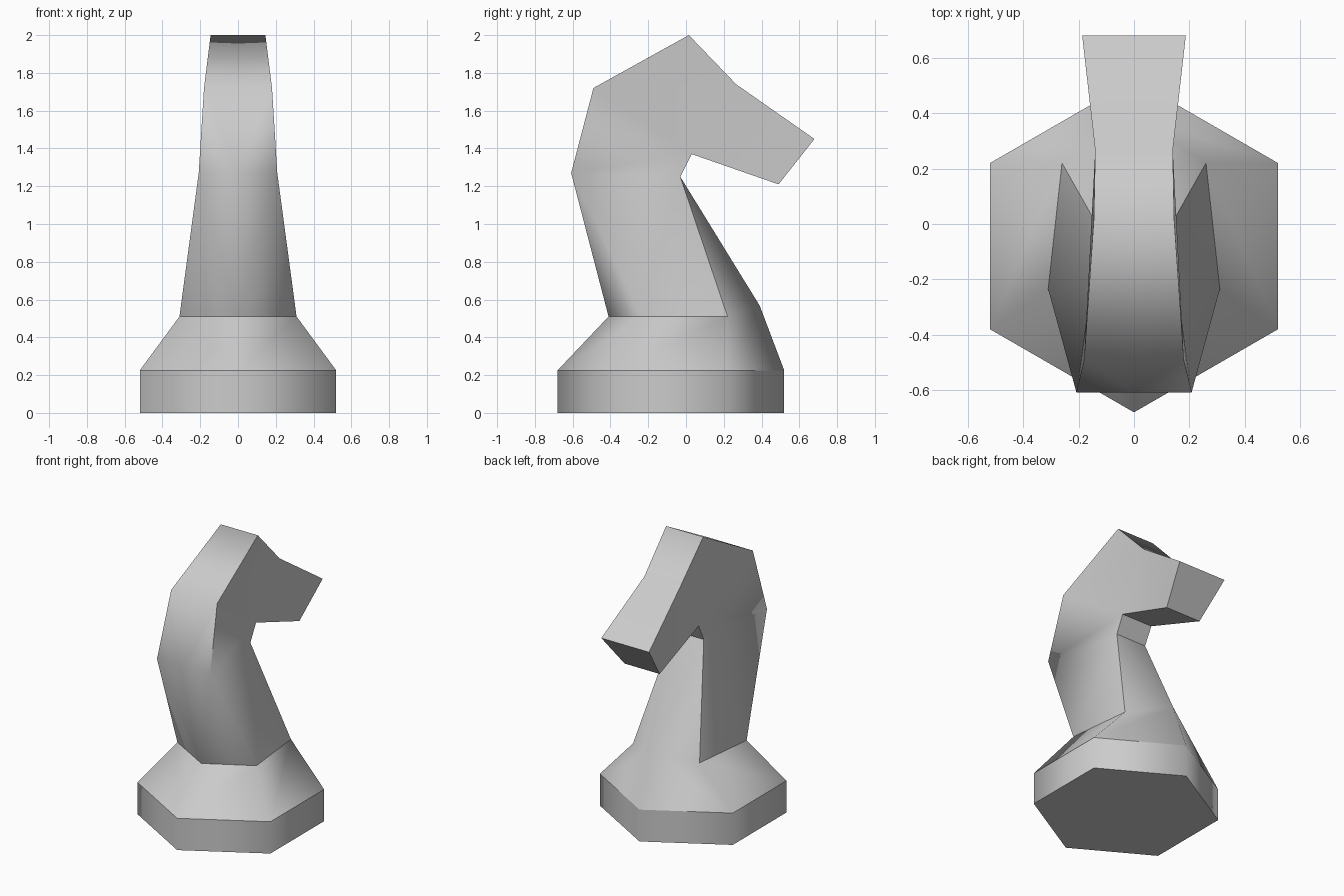
import bpy
import bmesh

cube = bpy.data.objects.get("Cube")
if cube:
    bpy.data.objects.remove(cube, do_unlink=True)

# Single material
grey = bpy.data.materials.new("light grey")
grey.use_nodes = True
colour = (0.6, 0.6, 0.6, 1)
grey.diffuse_color = colour
grey.node_tree.nodes["Principled BSDF"].inputs["Base Color"].default_value = colour

bm = bmesh.new()
v = {}


def point(name, x, y, z):
    v[name] = bm.verts.new((x, y, z))


def face(names):
    bm.faces.new([v[n] for n in names.split()])


def sharpen(names):
    chain = names.split()
    for a, b in zip(chain, chain[1:]):
        edge = bm.edges.get((v[a], v[b]))
        if edge:
            edge.smooth = False


# Hexagonal foot, one half
for level, z in (("low", 0), ("top", 0.225)):
    for name, x, y in (("front", 0, -0.68), ("side", 0.52, -0.38),
                       ("rear", 0.52, 0.22), ("back", 0, 0.52)):
        point(f"{level}_{name}", x, y, z)

# Ring where the neck meets the shoulder
point("front", 0, -0.41, 0.51)
point("side", 0.31, -0.235, 0.51)
point("rear", 0.26, 0.22, 0.51)
point("back", 0, 0.39, 0.568)

# Neck and head profile, with half widths
profile = [("nape", 0.208, -0.608, 1.27), ("poll", 0.18, -0.49, 1.72),
           ("crown", 0.145, 0.015, 2.0), ("brow", 0.14, 0.265, 1.74),
           ("nose", 0.187, 0.68, 1.45), ("lip", 0.137, 0.49, 1.21),
           ("jaw", 0.12, 0.03, 1.37), ("throat", 0.118, -0.03, 1.25)]
for name, x, y, z in profile:
    point(name, x, y, z)
    point("mid_" + name, 0, y, z)

# Foot walls and sloping shoulder
corners = ["front", "side", "rear", "back"]
for a, b in zip(corners, corners[1:]):
    face(f"low_{a} low_{b} top_{b} top_{a}")
    face(f"top_{a} top_{b} {b} {a}")
face("low_back low_rear low_side low_front")

# Strip running over the top of the head and under the muzzle
order = [p[0] for p in profile]
for a, b in zip(order, order[1:]):
    face(f"mid_{a} {a} {b} mid_{b}")

# Neck front, flank and back
for names in ("front nape mid_nape", "front side nape", "side rear throat nape",
              "rear back throat", "back mid_throat throat",
              # Cheek and muzzle sides
              "nape throat jaw poll", "poll jaw brow crown", "brow jaw lip nose"):
    face(names)

bmesh.ops.recalc_face_normals(bm, faces=bm.faces)
bm.normal_update()
floor = min(bm.faces, key=lambda f: f.calc_center_median().z)
if floor.normal.z > 0:
    bmesh.ops.reverse_faces(bm, faces=bm.faces)

# Crisp edges between smoothly shaded surfaces
for f in bm.faces:
    f.smooth = True
for level in ("low", "top"):
    sharpen(" ".join(f"{level}_{c}" for c in corners))
sharpen("front side rear throat")
sharpen(" ".join(order))
for name in ("nose", "lip", "jaw", "throat"):
    sharpen(f"{name} mid_{name}")

mesh = bpy.data.meshes.new("horse_head_piece")
bm.to_mesh(mesh)
bm.free()
mesh.materials.append(grey)
piece = bpy.data.objects.new("horse_head_piece", mesh)
bpy.context.collection.objects.link(piece)

# Other half
mirror = piece.modifiers.new("mirror", "MIRROR")
mirror.use_axis[0] = True
mirror.use_clip = True
mirror.merge_threshold = 0.001
